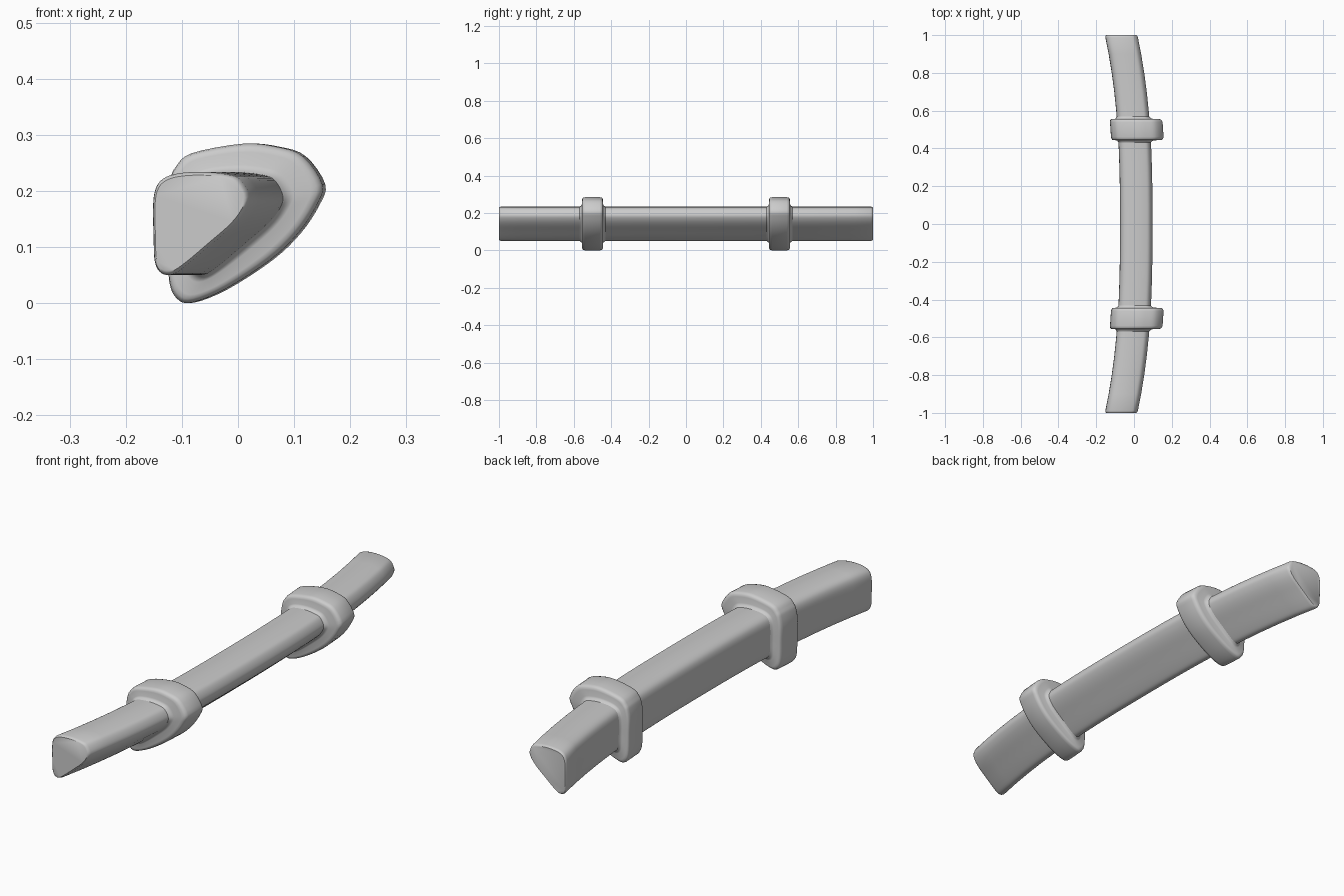
import bpy, bmesh
from mathutils import Vector

if "Cube" in bpy.data.objects:
    bpy.data.objects.remove(bpy.data.objects["Cube"])

# Matching x,z outlines: the rail at its end, and the collar at y = 0.5
RAIL = [(-.153, .12), (-.154, .17), (-.15, .202), (-.137, .221), (-.11, .231), (-.065, .234),
        (-.02, .229), (.003, .219), (.018, .19), (.01, .165), (-.012, .138), (-.05, .105),
        (-.095, .067), (-.12, .051), (-.14, .054), (-.151, .075)]
COLLAR = [(-.123, .12), (-.124, .18), (-.118, .22), (-.108, .243), (-.08, .267), (.01, .284),
          (.07, .279), (.118, .262), (.153, .212), (.143, .175), (.11, .125), (.06, .077),
          (-.02, .025), (-.08, .001), (-.106, .008), (-.12, .04)]


def bow(y):
    """Sideways offset of the curved rail."""
    return .08 * (1 - abs(y) ** 2.7)


def smooth_outline(points, steps=4):
    """Closed Catmull-Rom curve through the points."""
    p = [Vector(q) for q in points]
    n, out = len(p), []
    for i in range(n):
        a, b, c, d = (p[(i + k) % n] for k in (-1, 0, 1, 2))
        for s in range(steps):
            t = s / steps
            out.append(.5 * (2 * b + (c - a) * t + (2 * a - 5 * b + 4 * c - d) * t * t
                             + (3 * b - a - 3 * c + d) * t ** 3))
    return out


def loft(name, sections, capped):
    """Skin between outlines placed along y, following the bow."""
    bm = bmesh.new()
    rings = [[bm.verts.new((v.x + bow(y), y, v.y)) for v in ring] for y, ring in sections]
    for r0, r1 in zip(rings, rings[1:]):
        for i in range(len(r0)):
            j = (i + 1) % len(r0)
            bm.faces.new((r0[i], r0[j], r1[j], r1[i]))
    if capped:
        bm.faces.new(rings[0])
        bm.faces.new(rings[-1])
    bmesh.ops.recalc_face_normals(bm, faces=bm.faces)
    mesh = bpy.data.meshes.new(name)
    bm.to_mesh(mesh)
    bm.free()
    obj = bpy.data.objects.new(name, mesh)
    bpy.context.collection.objects.link(obj)
    bpy.ops.object.select_all(action='DESELECT')
    obj.select_set(True)
    bpy.context.view_layer.objects.active = obj
    bpy.ops.object.shade_smooth_by_angle(angle=.7)
    return obj


rail_ring = smooth_outline(RAIL)
collar_ring = smooth_outline([(x - bow(.5), z) for x, z in COLLAR])

# Curved rail with softly rounded ends
middle = Vector((-.07, .15))
ends = [(1, .93), (.997, .97), (.988, 1)]
stations = [(-y, s) for y, s in ends]
stations += [(-.9 + .1 * i, 1) for i in range(19)]
stations += [(y, s) for y, s in reversed(ends)]
loft("curved_rail", [(y, [middle + (v - middle) * s for v in rail_ring]) for y, s in stations], True)

# Pair of collars: flared foot, steep wall and rounded rim
half = [(.072, -.05), (.066, .04), (.060, .12), (.057, .25), (.056, .7),
        (.054, .85), (.049, .95), (.039, 1)]
stations = [(.5 - d, t) for d, t in half] + [(.5 + d, t) for d, t in reversed(half)]
collars = loft("collars", [(y, [a.lerp(b, t) for a, b in zip(rail_ring, collar_ring)])
                           for y, t in stations], False)
mirror = collars.modifiers.new("Mirror", 'MIRROR')
mirror.use_axis = (False, True, False)
